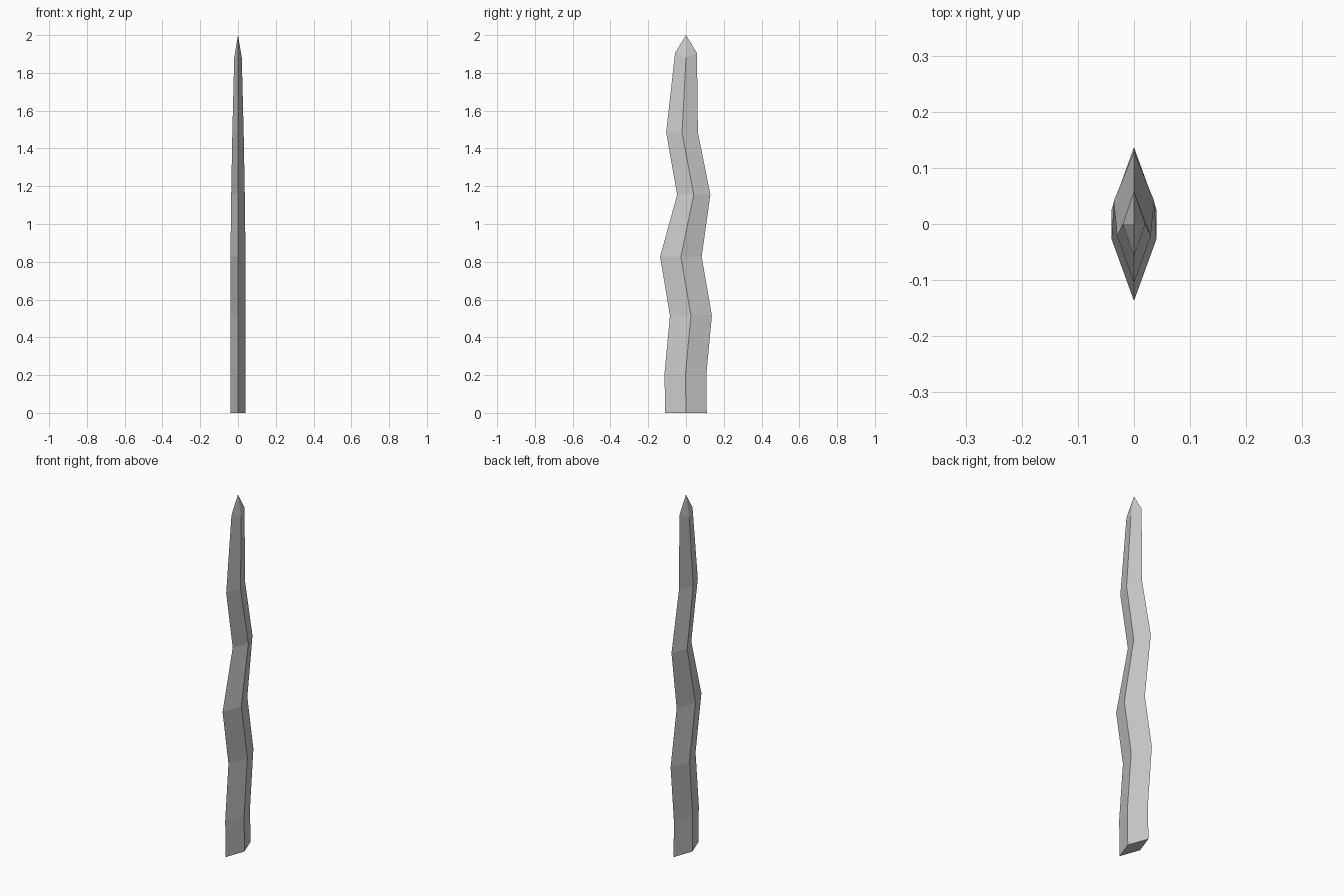
import bpy, bmesh

if "Cube" in bpy.data.objects:
    bpy.data.objects.remove(bpy.data.objects["Cube"])

# Diamond cross-sections: height, centre y, half width (y), half thickness (x), ridge drop
SECTIONS = [
    (0.0,    0.0,   0.11,  0.04,  0.0),
    (0.205, -0.003, 0.111, 0.04,  0.0),
    (0.515,  0.026, 0.111, 0.04,  0.0),
    (0.827, -0.027, 0.11,  0.04,  0.0),
    (1.155,  0.041, 0.088, 0.036, 0.0),
    (1.485, -0.021, 0.084, 0.03,  0.0),
    (1.905,  0.0,   0.058, 0.02,  0.025),
]

bm = bmesh.new()

# Wavy blade body
rings = []
for z, cy, w, t, drop in SECTIONS:
    rings.append([bm.verts.new(p) for p in (
        (t, cy, z - drop), (0, cy + w, z), (-t, cy, z - drop), (0, cy - w, z))])
for lower, upper in zip(rings, rings[1:]):
    for i in range(4):
        j = (i + 1) % 4
        bm.faces.new((lower[i], lower[j], upper[j], upper[i]))

# Flat base and pointed tip
bm.faces.new(rings[0][::-1])
tip = bm.verts.new((0, 0, 2))
for i in range(4):
    bm.faces.new((rings[-1][i], rings[-1][(i + 1) % 4], tip))

bmesh.ops.recalc_face_normals(bm, faces=bm.faces[:])
mesh = bpy.data.meshes.new("wavy_blade")
bm.to_mesh(mesh)
bm.free()
bpy.context.collection.objects.link(bpy.data.objects.new("wavy_blade", mesh))
